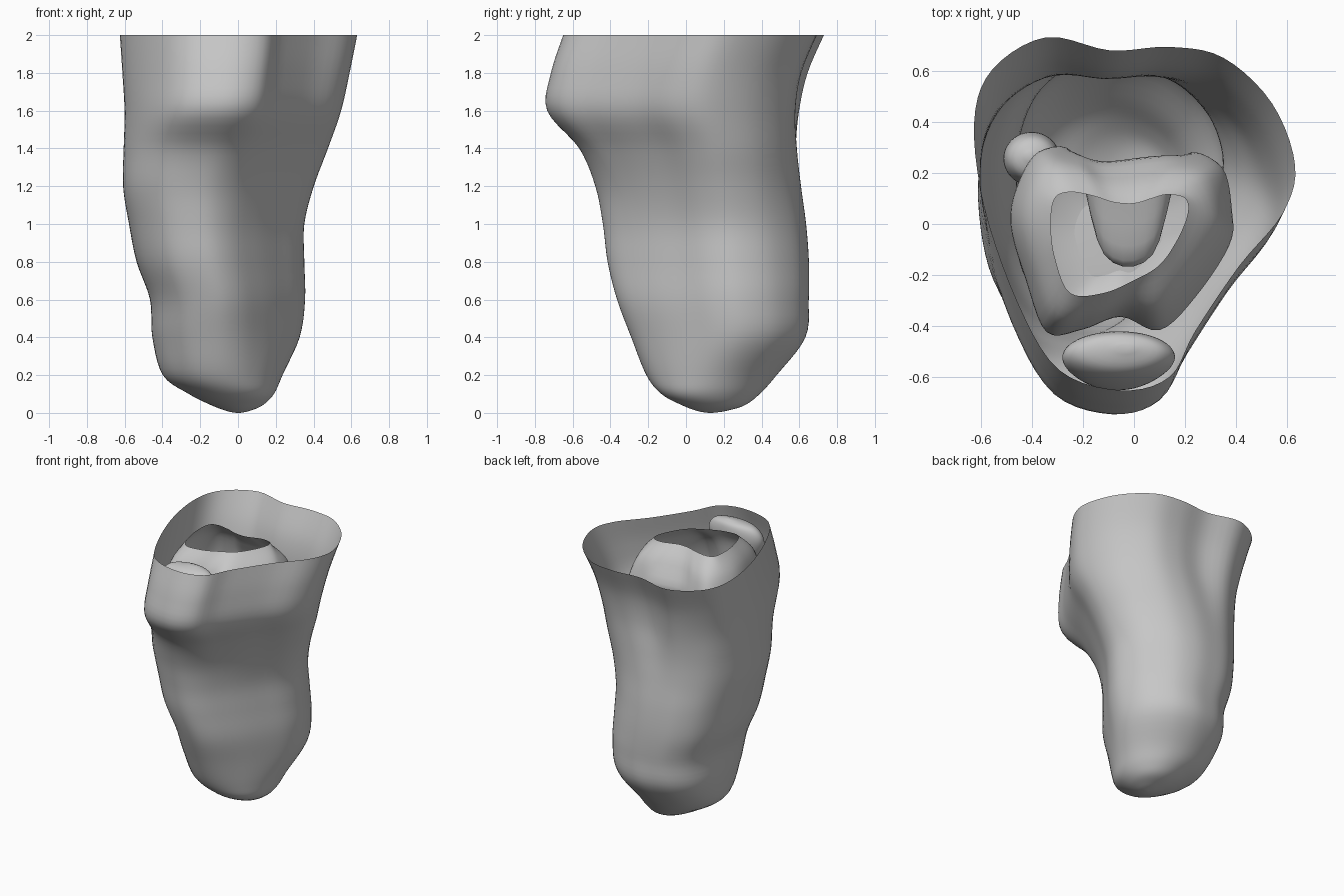
import bpy
import bmesh
from math import sin, cos, tau
from mathutils import Vector

default_cube = bpy.data.objects.get("Cube")
if default_cube:
    bpy.data.objects.remove(default_cube, do_unlink=True)

grey = bpy.data.materials.new("plain grey")
grey.use_nodes = True
grey.diffuse_color = (.57, .57, .57, 1)
grey.node_tree.nodes["Principled BSDF"].inputs["Base Color"].default_value = grey.diffuse_color


def spline(points, steps, closed):
    """Smooth curve through the points, as a denser list of points."""
    count = len(points)

    def at(i):
        return points[i % count] if closed else points[max(0, min(count - 1, i))]

    result = []
    for i in range(count if closed else count - 1):
        a, b, c, d = at(i - 1), at(i), at(i + 1), at(i + 2)
        for s in range(steps):
            t = s / steps
            result.append(b + (c - a) * (t / 2)
                          + (a * 2 - b * 5 + c * 4 - d) * (t * t / 2)
                          + (b * 3 - a - c * 3 + d) * (t * t * t / 2))
    if not closed:
        result.append(points[-1])
    return result


def loft(name, rings, cap_top=False):
    """Skin a stack of matching rings, listed from top to bottom."""
    columns = [spline(list(column), 5, False) for column in zip(*rings)]
    dense = [spline(list(row), 5, True) for row in zip(*columns)]
    mesh = bpy.data.meshes.new(name)
    bm = bmesh.new()
    grid = [[bm.verts.new(p) for p in row] for row in dense]
    for upper, lower in zip(grid, grid[1:]):
        for i in range(len(upper)):
            bm.faces.new((upper[i - 1], lower[i - 1], lower[i], upper[i]))
    bm.faces.new(list(reversed(grid[-1])))
    if cap_top:
        bm.faces.new(grid[0])
    bm.normal_update()
    for face in bm.faces:
        face.smooth = True
    bm.to_mesh(mesh)
    bm.free()
    mesh.materials.append(grey)
    part = bpy.data.objects.new(name, mesh)
    bpy.context.collection.objects.link(part)
    return part


def unit(outline):
    """Scale an outline so that it spans -1 to 1 both ways."""
    xs, ys = zip(*outline)
    return [Vector((2 * (x - min(xs)) / (max(xs) - min(xs)) - 1,
                    2 * (y - min(ys)) / (max(ys) - min(ys)) - 1, 0))
            for x, y in outline]


def blend(first, second, amount):
    return [a.lerp(b, amount) for a, b in zip(first, second)]


def fit(outline, z, left, right, front, back):
    """Place a unit outline in the given box at height z."""
    return [Vector(((left + right) / 2 + p.x * (right - left) / 2,
                    (front + back) / 2 + p.y * (back - front) / 2, z))
            for p in outline]


def flat(outline, z):
    return [Vector((x, y, z)) for x, y in outline]


def shrink(ring, amount, z):
    """Copy a ring at height z, pulled towards its own centre."""
    middle = sum(ring, Vector()) / len(ring)
    result = [middle.lerp(p, amount) for p in ring]
    for p in result:
        p.z = z
    return result


# Outlines run anticlockwise from the front and have matching points
brim = unit([(-.06, -.735), (.13, -.68), (.23, -.49), (.4, -.22), (.57, 0), (.62, .2),
             (.53, .46), (.34, .65), (.13, .695), (-.1, .68), (-.35, .735), (-.56, .6),
             (-.63, .38), (-.59, .03), (-.46, -.37), (-.3, -.65)])
shank = unit([(-.2, -1), (.12, -.91), (.43, -.63), (.72, -.28), (.94, .02), (1, .3),
              (.87, .62), (.55, .89), (.2, 1), (-.15, 1), (-.5, .94), (-.8, .74),
              (-.97, .4), (-1, -.03), (-.9, -.5), (-.61, -.88)])
oval = [Vector((sin(tau * i / 16), -cos(tau * i / 16), 0)) for i in range(16)]

# Outer skin: height, box of the section, shift from brim to shank, then to oval
levels = [
    (2, -.625, .63, -.65, .73, 0, 0),
    (1.8, -.612, .59, -.715, .645, .05, 0),
    (1.6, -.602, .545, -.735, .605, .25, 0),
    (1.4, -.607, .475, -.565, .595, .65, 0),
    (1.2, -.607, .4, -.48, .605, .95, 0),
    (1, -.575, .35, -.44, .63, 1, 0),
    (.8, -.535, .35, -.415, .645, 1, 0),
    (.6, -.465, .355, -.365, .645, 1, .05),
    (.4, -.455, .33, -.29, .63, 1, .25),
    (.2, -.4, .24, -.21, .48, 1, .7),
    (.1, -.26, .19, -.13, .39, 1, 1),
    (.04, -.14, .13, -.02, .31, 1, 1),
    (.01, -.06, .06, .06, .21, 1, 1),
    (0, -.01, .01, .12, .14, 1, 1),
]
loft("outer_skin", [fit(blend(blend(brim, shank, mix), oval, rounding), *box)
                    for *box, mix, rounding in levels])

# Thigh bone end: open cut at the top, two rounded lobes with a notch behind
cut = flat([(0, -.22), (.1, -.16), (.17, -.06), (.21, .04), (.2, .1), (.13, .115),
            (.07, .1), (0, .08), (-.08, .085), (-.16, .11), (-.25, .125), (-.31, .1),
            (-.325, 0), (-.31, -.13), (-.25, -.27), (-.12, -.27)], 2)
lobes = flat([(-.05, -.36), (.1, -.41), (.24, -.28), (.37, -.08), (.38, .05), (.34, .22),
              (.2, .27), (.08, .25), (-.12, .23), (-.24, .28), (-.37, .28), (-.45, .16),
              (-.48, 0), (-.42, -.22), (-.34, -.42), (-.2, -.41)], 1.68)
notched = [p.copy() for p in lobes]
for i in (7, 8):
    notched[i].y = -.1
shoulder = blend(cut, lobes, .65)
for p in shoulder:
    p.z = 1.88
loft("thigh_bone", [cut, shoulder, lobes, shrink(notched, .97, 1.55),
                    shrink(notched, .8, 1.43), shrink(notched, .45, 1.37),
                    shrink(notched, .05, 1.36)])

# Kneecap
loft("kneecap", [fit(oval, *box) for box in [
    (1.99, -.06, 0, -.5, -.47),
    (1.96, -.22, .11, -.57, -.43),
    (1.87, -.28, .16, -.62, -.42),
    (1.74, -.24, .11, -.65, -.44),
    (1.63, -.14, .04, -.62, -.48),
    (1.6, -.06, -.03, -.57, -.54)]], cap_top=True)

# Shin bone
loft("shin_bone", [fit(shank, *box) for box in [
    (1.37, -.1, -.06, -.03, .01),
    (1.35, -.42, .27, -.32, .19),
    (1.24, -.45, .26, -.36, .21),
    (1.05, -.39, .15, -.37, .18),
    (.75, -.31, .08, -.32, .12),
    (.42, -.26, .06, -.2, .14),
    (.32, -.2, 0, -.1, .08),
    (.3, -.11, -.09, -.02, 0)]], cap_top=True)

# Slim outer bone
loft("calf_bone", [fit(oval, *box) for box in [
    (1.28, -.42, -.39, .25, .28),
    (1.24, -.49, -.31, .18, .34),
    (1.1, -.51, -.29, .15, .36),
    (.92, -.47, -.32, .18, .33),
    (.6, -.45, -.32, .17, .3),
    (.48, -.42, -.36, .2, .27),
    (.46, -.4, -.38, .23, .25)]], cap_top=True)
